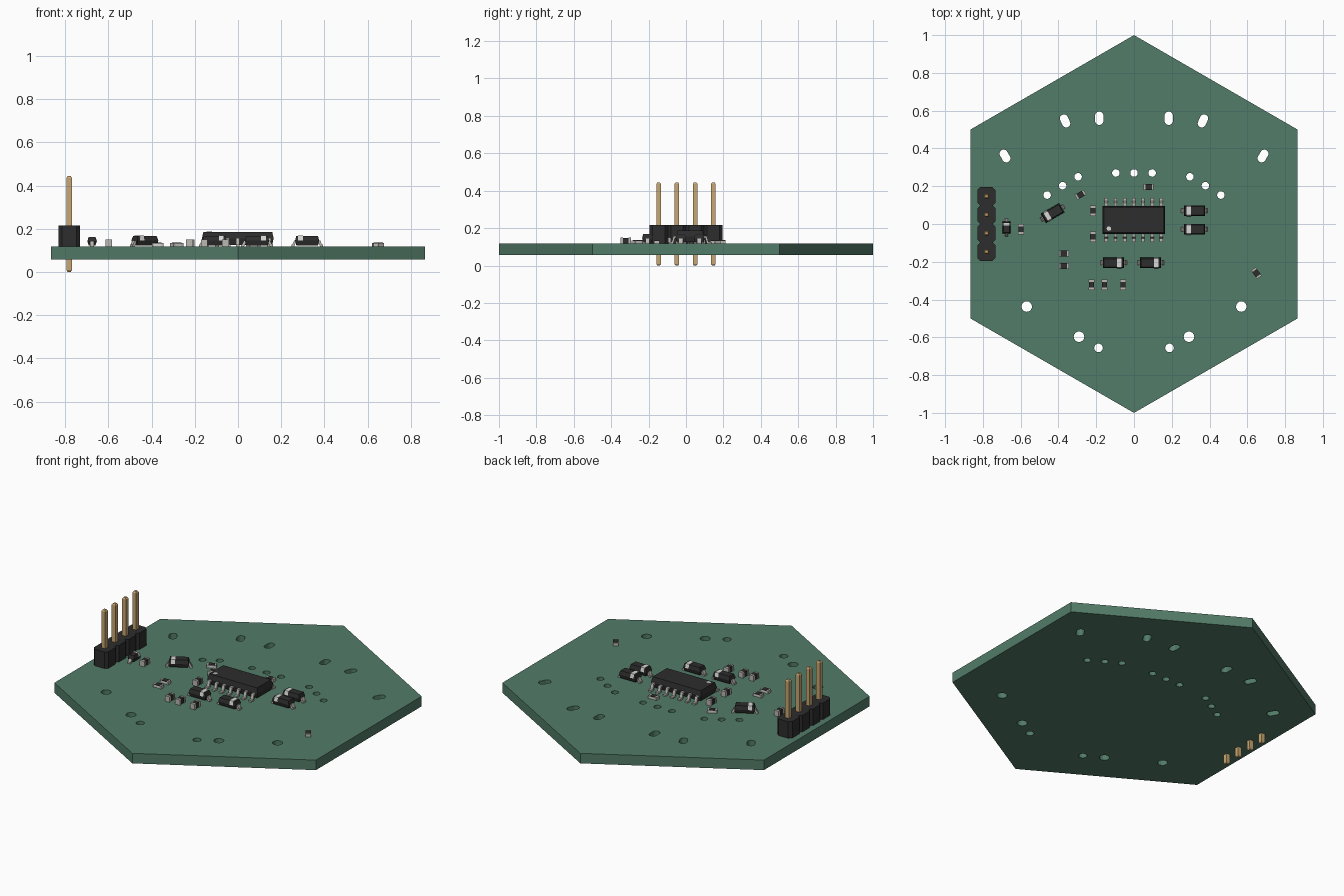
import bpy, bmesh
from math import sin, cos, pi, radians
from mathutils import Matrix, Vector

cube = bpy.data.objects.get("Cube")
if cube:
    bpy.data.objects.remove(cube)

TOP, BOTTOM = 0.117, 0.057


def material(name, rgb, rough=0.6):
    m = bpy.data.materials.new(name)
    m.use_nodes = True
    m.diffuse_color = (*rgb, 1)
    shader = m.node_tree.nodes["Principled BSDF"]
    shader.inputs["Base Color"].default_value = (*rgb, 1)
    shader.inputs["Roughness"].default_value = rough
    return m


GREEN, BLACK, TIN, WHITE, GOLD = range(5)
MATERIALS = [
    material("board green", (0.085, 0.2, 0.138)),
    material("black plastic", (0.026, 0.026, 0.026)),
    material("tin metal", (0.5, 0.48, 0.45)),
    material("white marking", (0.68, 0.68, 0.66)),
    material("gold pin", (0.58, 0.39, 0.17)),
]


def finish(bm, name, loc=(0, 0, 0), angle=0):
    """Turn a bmesh into a named object that stands at loc."""
    bmesh.ops.recalc_face_normals(bm, faces=bm.faces)
    mesh = bpy.data.meshes.new(name)
    bm.to_mesh(mesh)
    bm.free()
    for m in MATERIALS:
        mesh.materials.append(m)
    ob = bpy.data.objects.new(name, mesh)
    bpy.context.collection.objects.link(ob)
    ob.location = loc
    ob.rotation_euler.z = radians(angle)
    return ob


def loft(bm, rings, mat):
    """Closed solid through rings of equal point count."""
    loops = [[bm.verts.new(p) for p in ring] for ring in rings]
    n = len(loops[0])
    faces = [bm.faces.new(loops[0]), bm.faces.new(loops[-1])]
    for a, b in zip(loops, loops[1:]):
        for i in range(n):
            j = (i + 1) % n
            faces.append(bm.faces.new((a[i], a[j], b[j], b[i])))
    for f in faces:
        f.material_index = mat


def rect(sx, sy, z, x=0, y=0):
    return [(x + i * sx / 2, y + j * sy / 2, z) for i, j in ((-1, -1), (1, -1), (1, 1), (-1, 1))]


def box(bm, sx, sy, z0, z1, mat, x=0, y=0):
    loft(bm, [rect(sx, sy, z0, x, y), rect(sx, sy, z1, x, y)], mat)


def disc(r, z, x=0, y=0, n=16):
    return [(x + r * cos(2 * pi * i / n), y + r * sin(2 * pi * i / n), z) for i in range(n)]


def moulded(bm, sx, sy, z0, z1, draft):
    """Plastic package with a parting line half way up."""
    loft(bm, [rect(sx - draft, sy - draft, z0), rect(sx, sy, (z0 + z1) / 2),
              rect(sx - draft, sy - draft, z1)], BLACK)


def lead(bm, x, start, end, height, width, turn):
    """Bent metal lead running outward along y, then turned about z."""
    t, knee = 0.009, start + (end - start) * 0.45
    side = [(start, height), (knee, height), (knee + t, t), (end, t), (end, 0),
            (knee, 0), (knee - t, height - t), (start, height - t)]
    rot = Matrix.Rotation(turn, 3, 'Z')
    loft(bm, [[rot @ Vector((x + s * width / 2, y, z)) for y, z in side] for s in (-1, 1)], TIN)


# Board: hexagon with round and slotted holes
def slot(x, y, angle, r=0.022, half=0.014, n=16):
    rot = Matrix.Rotation(radians(angle), 3, 'Z')
    pts = []
    for i in range(n):
        a = 2 * pi * (i + 0.5) / n
        p = Vector((r * cos(a), r * sin(a) + (half if sin(a) > 0 else -half), 0))
        pts.append(rot @ p + Vector((x, y, BOTTOM)))
    return pts


outlines = [[(sin(i * pi / 3), cos(i * pi / 3), BOTTOM) for i in range(6)],
            disc(0.02, BOTTOM, 0, 0.27)]
for side in (-1, 1):
    for x, y, angle in ((0.365, 0.546, 25), (0.184, 0.56, 0), (0.683, 0.36, 30)):
        outlines.append(slot(side * x, y, -side * angle))
    for x, y, r in ((0.46, 0.153, 0.02), (0.378, 0.203, 0.02), (0.296, 0.25, 0.02),
                    (0.096, 0.27, 0.02), (0.568, -0.437, 0.028), (0.291, -0.597, 0.028),
                    (0.188, -0.656, 0.023)):
        outlines.append(disc(r, BOTTOM, side * x, y))

bm = bmesh.new()
edges = []
for outline in outlines:
    vs = [bm.verts.new(p) for p in outline]
    edges += [bm.edges.new((vs[i - 1], vs[i])) for i in range(len(vs))]
bmesh.ops.triangle_fill(bm, edges=edges, use_beauty=True, normal=(0, 0, 1))
grown = bmesh.ops.extrude_face_region(bm, geom=bm.faces[:])
bmesh.ops.translate(bm, vec=(0, 0, TOP - BOTTOM),
                    verts=[v for v in grown["geom"] if isinstance(v, bmesh.types.BMVert)])
finish(bm, "circuit_board")

# Pin header: four chamfered blocks with tall gold pins
PITCH, CUT = 0.0975, 0.016
HEADER_X = -0.781
bm = bmesh.new()
for k in range(4):
    y = (k - 1.5) * PITCH
    h, c = PITCH / 2, PITCH / 2 - CUT
    corner = [(-h, -c), (-c, -h), (c, -h), (h, -c), (h, c), (c, h), (-c, h), (-h, c)]
    loft(bm, [[(px, py + y, z) for px, py in corner] for z in (0, 0.099)], BLACK)
finish(bm, "header_block", (HEADER_X, 0, TOP))
for k in range(4):
    bm = bmesh.new()
    loft(bm, [rect(0.014, 0.014, 0), rect(0.025, 0.025, 0.008),
              rect(0.025, 0.025, 0.436), rect(0.014, 0.014, 0.444)], GOLD)
    finish(bm, f"header_pin_{k + 1}", (HEADER_X, (k - 1.5) * PITCH, 0))

# Main chip with seven leads along each long side
bm = bmesh.new()
moulded(bm, 0.332, 0.148, 0.008, 0.069, 0.014)
for turn in (0, pi):
    for k in range(7):
        lead(bm, (k - 3) * 0.0484, 0.068, 0.116, 0.04, 0.018, turn)
loft(bm, [disc(0.012, z, -0.132, -0.046, 12) for z in (0.066, 0.0705)], WHITE)
finish(bm, "main_chip", (-0.001, 0.022, TOP))


# Diodes: moulded body, end tabs and a polarity band on the +x end
def diode(name, x, y, angle, length=0.112, width=0.056, height=0.05):
    bm = bmesh.new()
    draft, mid = 0.012, height / 2 + 0.003
    moulded(bm, length, width, 0.006, height, draft)
    for turn in (pi / 2, -pi / 2):
        lead(bm, 0, length * 0.45, length * 0.5 + 0.017, mid, width * 0.42, turn)
    band, bx = length * 0.2, length * 0.27
    loft(bm, [rect(band, width + 0.002, mid, bx), rect(band, width - draft + 0.002, height + 0.002, bx)], WHITE)
    finish(bm, name, (x, y, TOP), angle)


for k, (x, y, angle) in enumerate(((0.32, 0.07, 180), (0.32, -0.028, 180), (-0.108, -0.206, 0),
                                   (0.088, -0.206, 0), (-0.431, 0.058, 210))):
    diode(f"diode_{k + 1}", x, y, angle)
diode("small_diode", -0.675, -0.018, 90, 0.064, 0.043, 0.042)


# Surface-mount chips: flat resistors and taller capacitors
def resistor(name, x, y, angle):
    bm = bmesh.new()
    box(bm, 0.05, 0.03, 0.002, 0.015, WHITE)
    box(bm, 0.034, 0.03, 0.015, 0.0185, BLACK)
    for s in (-1, 1):
        box(bm, 0.01, 0.031, 0, 0.018, TIN, s * 0.022)
    finish(bm, name, (x, y, TOP), angle)


def capacitor(name, x, y, angle):
    bm = bmesh.new()
    box(bm, 0.036, 0.028, 0.001, 0.031, BLACK)
    for s in (-1, 1):
        box(bm, 0.012, 0.031, 0, 0.033, TIN, s * 0.021)
    finish(bm, name, (x, y, TOP), angle)


for k, (x, y, angle) in enumerate(((-0.371, -0.156, 0), (-0.371, -0.222, 0), (0.077, 0.196, 0),
                                   (-0.283, 0.155, 30), (0.648, -0.26, 125))):
    resistor(f"resistor_{k + 1}", x, y, angle)
for k, (x, y) in enumerate(((-0.598, -0.028), (-0.217, 0.07), (-0.218, -0.068),
                            (-0.225, -0.322), (-0.156, -0.322), (-0.058, -0.322))):
    capacitor(f"capacitor_{k + 1}", x, y, 90)
